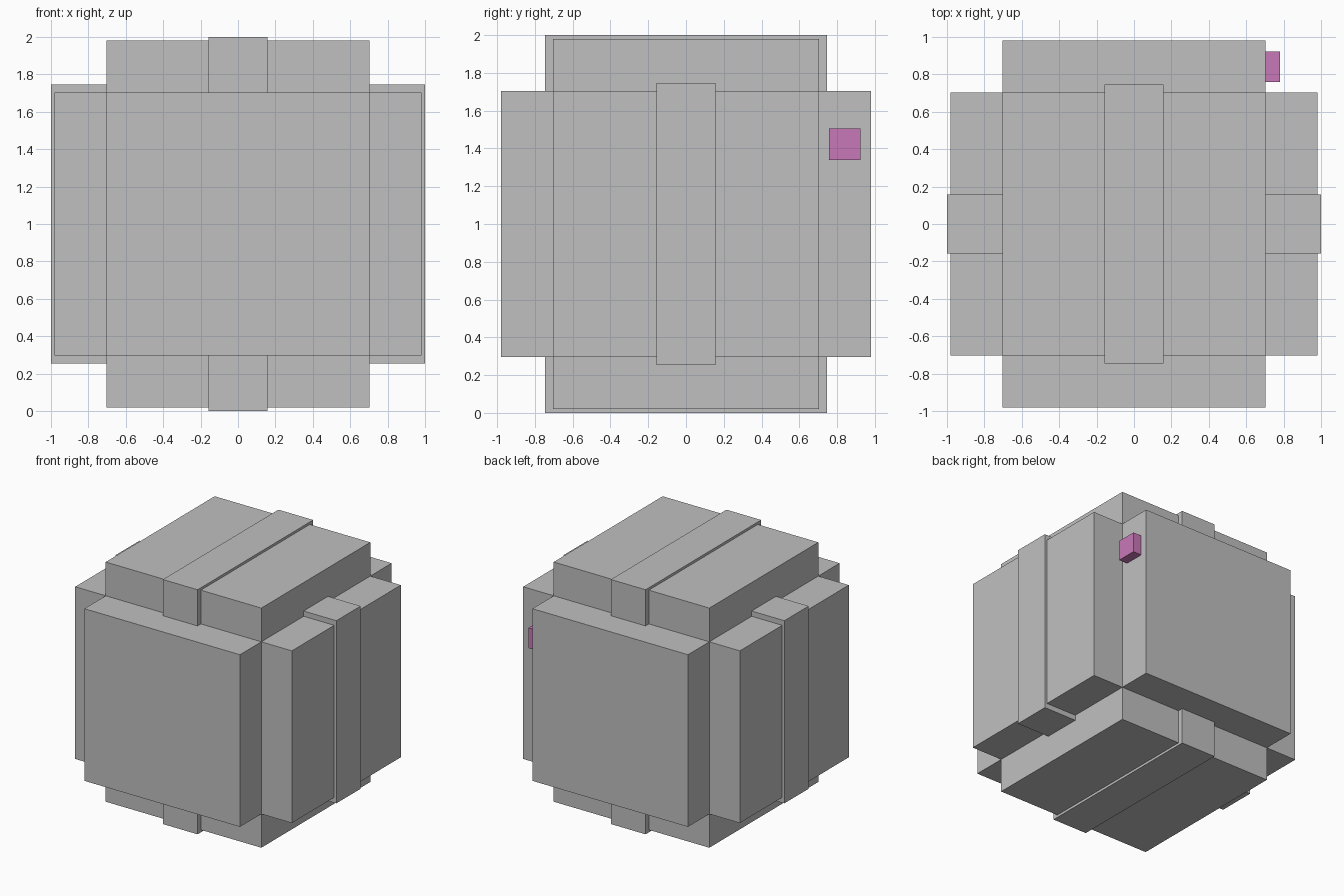
import bpy
import bmesh
from mathutils import Matrix, Vector

old = bpy.data.objects.get("Cube")
if old:
    bpy.data.objects.remove(old, do_unlink=True)


def make_material(name, rgb):
    mat = bpy.data.materials.new(name)
    mat.use_nodes = True
    mat.diffuse_color = (*rgb, 1)
    mat.node_tree.nodes["Principled BSDF"].inputs["Base Color"].default_value = (*rgb, 1)
    return mat


def make_box(name, low, high, mat):
    low, high = Vector(low), Vector(high)
    bm = bmesh.new()
    bmesh.ops.create_cube(bm, size=1, matrix=Matrix.Translation((low + high) / 2)
                          @ Matrix.Diagonal((*(high - low), 1)))
    mesh = bpy.data.meshes.new(name)
    bm.to_mesh(mesh)
    bm.free()
    mesh.materials.append(mat)
    obj = bpy.data.objects.new(name, mesh)
    bpy.context.collection.objects.link(obj)
    return obj


grey = make_material("light grey", (0.527, 0.527, 0.527))
pink = make_material("pink", (0.578, 0.188, 0.479))

CENTRE = Vector((0, 0, 1))
CORE = 0.704      # half width of the central cube
SLAB = 0.98       # outer face of the slabs
STRIP_OUT = 1.0   # outer face of the raised strips
STRIP_LONG = 0.747
STRIP_WIDE = 0.157


def centred_box(name, half):
    half = Vector(half)
    return make_box(name, CENTRE - half, CENTRE + half, grey)


# Three crossing blocks form a slab on each of the six sides
centred_box("side_slabs", (SLAB, CORE, CORE))
centred_box("front_back_slabs", (CORE, SLAB, CORE))
centred_box("top_bottom_slabs", (CORE, CORE, SLAB))

# Raised strips over the left, right, top and bottom slabs
centred_box("side_strips", (STRIP_OUT, STRIP_WIDE, STRIP_LONG))
centred_box("top_bottom_strips", (STRIP_WIDE, STRIP_LONG, STRIP_OUT))

# Small button on the edge of the back slab
make_box("button", (CORE - 0.02, 0.758, 1.34), (0.78, 0.923, 1.505), pink)
